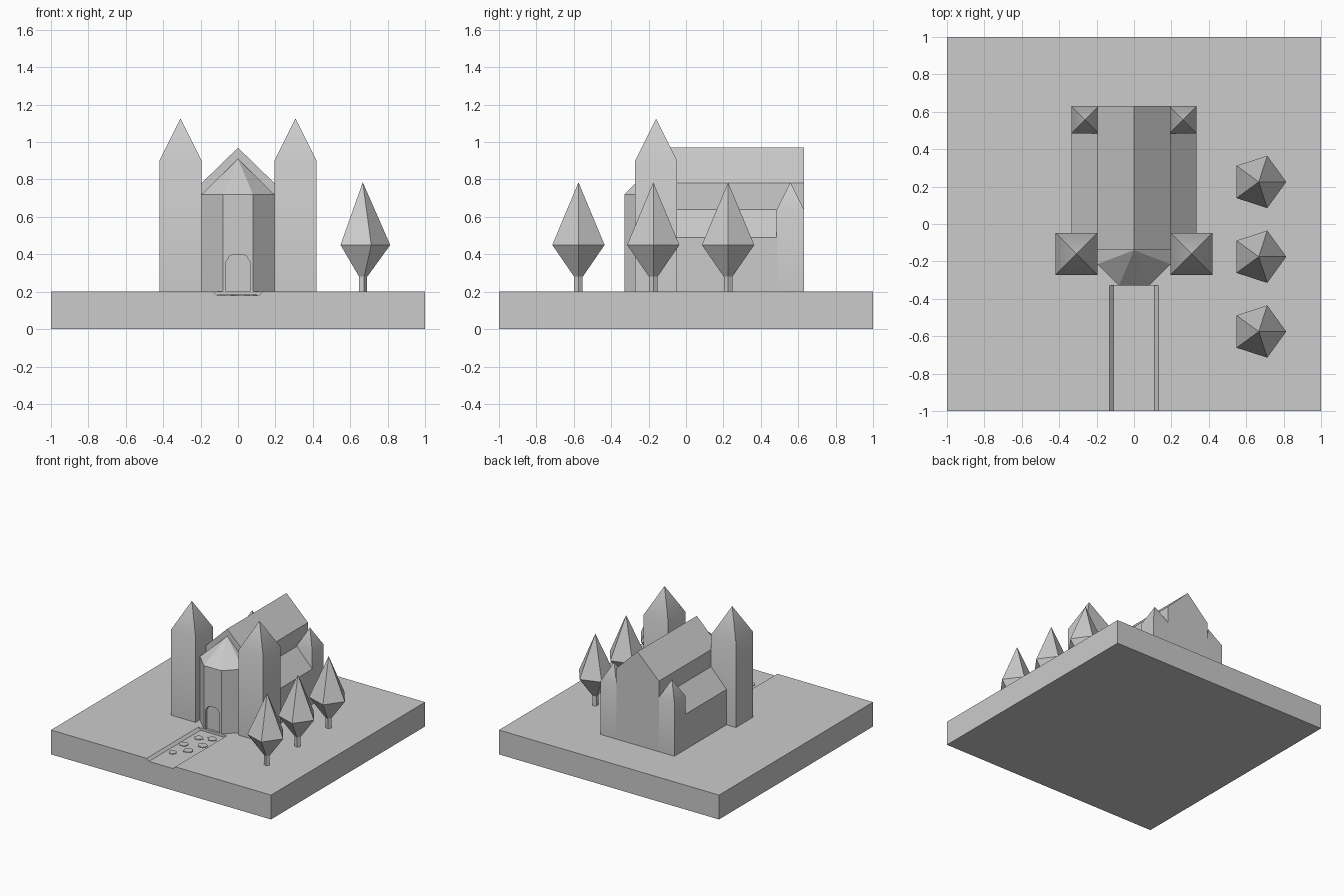
import bpy
import bmesh
import math
import random
from mathutils import Vector

random.seed(4)
if "Cube" in bpy.data.objects:
    bpy.data.objects.remove(bpy.data.objects["Cube"])

GROUND = 0.2

stone = bpy.data.materials.new("light_grey")
stone.use_nodes = True
grey = (0.6, 0.6, 0.6, 1)
stone.diffuse_color = grey
stone.node_tree.nodes["Principled BSDF"].inputs["Base Color"].default_value = grey


def finish(name, bm):
    """Turn a bmesh into a named object with the shared material."""
    bmesh.ops.recalc_face_normals(bm, faces=bm.faces)
    mesh = bpy.data.meshes.new(name)
    bm.to_mesh(mesh)
    bm.free()
    mesh.materials.append(stone)
    obj = bpy.data.objects.new(name, mesh)
    bpy.context.collection.objects.link(obj)
    return obj


def prism(name, profile, axis, start, end):
    """Extrude a profile along y (profile in x, z) or z (profile in x, y)."""
    bm = bmesh.new()
    place = (lambda a, b: (a, start, b)) if axis == "y" else (lambda a, b: (a, b, start))
    face = bm.faces.new([bm.verts.new(place(a, b)) for a, b in profile])
    grown = bmesh.ops.extrude_face_region(bm, geom=[face])["geom"]
    verts = [v for v in grown if isinstance(v, bmesh.types.BMVert)]
    step = Vector((0, 1, 0)) if axis == "y" else Vector((0, 0, 1))
    bmesh.ops.translate(bm, verts=verts, vec=step * (end - start))
    return finish(name, bm)


def spire(name, x, y, sides, turn, rings, apex):
    """Stack polygon rings (radius, height) and close them with a point."""
    bm = bmesh.new()
    loops = []
    for radius, z in rings:
        angles = [turn + math.tau * i / sides for i in range(sides)]
        loops.append([bm.verts.new((x + radius * math.cos(a), y + radius * math.sin(a), z))
                      for a in angles])
    bm.faces.new(loops[0])
    for low, high in zip(loops, loops[1:]):
        for i in range(sides):
            j = (i + 1) % sides
            bm.faces.new((low[i], low[j], high[j], high[i]))
    tip = bm.verts.new((x, y, apex))
    for i in range(sides):
        bm.faces.new((loops[-1][i], loops[-1][(i + 1) % sides], tip))
    return finish(name, bm)


def tower(name, x, y, half, eaves, apex):
    """Square tower whose walls blend softly into its pointed roof."""
    r = half * math.sqrt(2)
    obj = spire(name, x, y, 4, math.pi / 4, [(r, GROUND), (r, eaves)], apex)
    bpy.ops.object.select_all(action="DESELECT")
    obj.select_set(True)
    bpy.context.view_layer.objects.active = obj
    bpy.ops.object.shade_smooth_by_angle()


def cut(target, cutter):
    mod = target.modifiers.new("cut", "BOOLEAN")
    mod.operation = "DIFFERENCE"
    mod.solver = "EXACT"
    mod.object = cutter
    cutter.hide_render = True
    cutter.hide_viewport = True


# Ground slab with a sunken path
base = prism("ground_slab", [(-1, -1), (1, -1), (1, 1), (-1, 1)], "z", 0, GROUND)
groove = prism("path_cutter", [(-0.11, 0.18), (0.11, 0.18), (0.15, 0.22), (-0.15, 0.22)],
               "y", -1.1, -0.33)
cut(base, groove)

# Paving stones
spots = [(-0.055, -0.77), (0.02, -0.68), (-0.065, -0.6),
         (0.06, -0.54), (-0.04, -0.45), (0.055, -0.41)]
for n, (x, y) in enumerate(spots):
    outline = []
    for i in range(6):
        a = math.tau * i / 6
        r = random.uniform(0.03, 0.045)
        outline.append((x + r * math.cos(a), y + r * math.sin(a)))
    prism(f"paving_stone_{n + 1}", outline, "z", 0.175, 0.185)

# Main hall with gabled roof
prism("main_hall", [(-0.195, GROUND), (0.195, GROUND), (0.195, 0.78), (0, 0.97), (-0.195, 0.78)],
      "y", -0.14, 0.63)

# Side aisles, front towers and rear turrets
for side, s in (("left", 1), ("right", -1)):
    aisle = [(0.19, GROUND), (0.335, GROUND), (0.335, 0.49), (0.195, 0.64), (0.19, 0.64)]
    prism(f"{side}_aisle", [(s * x, z) for x, z in aisle], "y", -0.1, 0.49)
    tower(f"{side}_front_tower", s * 0.3075, -0.16, 0.1125, 0.9, 1.125)
    tower(f"{side}_rear_turret", s * 0.2625, 0.5575, 0.0725, 0.64, 0.785)

# Half-octagon entrance with a pointed roof
plan = [(-0.195, -0.135), (-0.195, -0.215), (-0.08, -0.33),
        (0.08, -0.33), (0.195, -0.215), (0.195, -0.135)]
porch = prism("entrance_bay", plan, "z", GROUND, 0.72)
bm = bmesh.new()
eaves = [bm.verts.new((x, y, 0.72)) for x, y in plan]
peak = bm.verts.new((0, -0.14, 0.91))
bm.faces.new(eaves)
for i, corner in enumerate(eaves):
    bm.faces.new((corner, eaves[(i + 1) % len(eaves)], peak))
finish("entrance_roof", bm)

# Recessed arched doorway
arch = [(-0.063, 0.15), (0.063, 0.15), (0.063, 0.36), (0.045, 0.39), (0.025, 0.4),
        (-0.025, 0.4), (-0.045, 0.39), (-0.063, 0.36)]
cut(porch, prism("door_cutter", arch, "y", -0.4, -0.31))

# Row of trees
for n, y in enumerate((-0.575, -0.175, 0.225)):
    spire(f"tree_{n + 1}", 0.667, y, 5, 0,
          [(0.024, GROUND), (0.024, 0.28), (0.147, 0.45)], 0.785)
